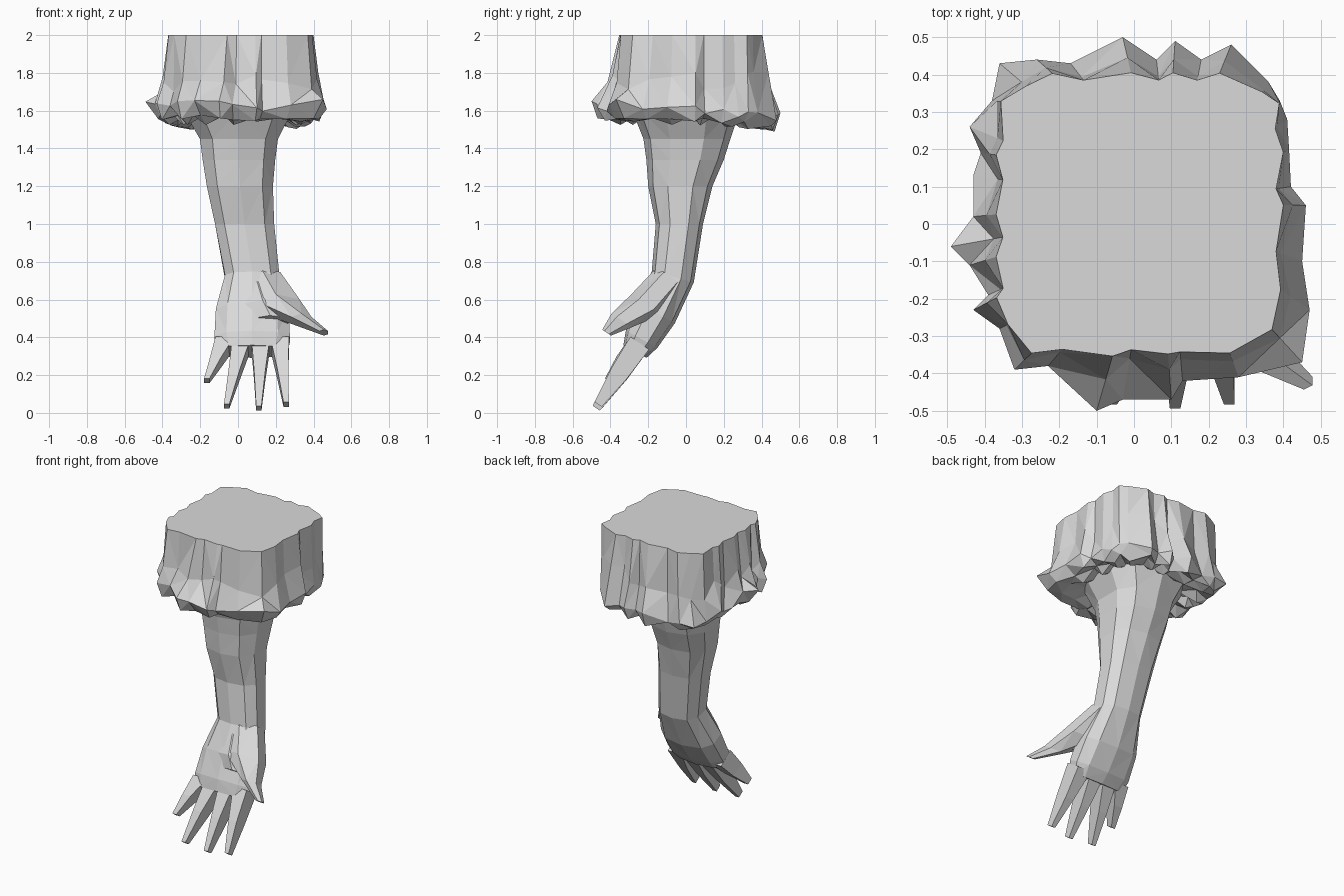
import bpy, bmesh, math, random
from mathutils import Vector

random.seed(4)
if "Cube" in bpy.data.objects:
    bpy.data.objects.remove(bpy.data.objects["Cube"], do_unlink=True)

grey = bpy.data.materials.new("plain grey")
grey.use_nodes = True
GREY = (0.7, 0.7, 0.7, 1)
grey.diffuse_color = GREY
grey.node_tree.nodes["Principled BSDF"].inputs["Base Color"].default_value = GREY


def loft(name, rings):
    """Skin a list of equal-length point rings into a closed flat-shaded mesh."""
    bm = bmesh.new()
    loops = [[bm.verts.new(p) for p in ring] for ring in rings]
    for a, b in zip(loops, loops[1:]):
        for i in range(len(a)):
            j = (i + 1) % len(a)
            bm.faces.new((a[i], a[j], b[j], b[i]))
    bm.faces.new(loops[0])
    bm.faces.new(loops[-1])
    bmesh.ops.triangulate(bm, faces=[f for f in bm.faces if len(f.verts) == 4])
    bmesh.ops.recalc_face_normals(bm, faces=bm.faces)
    mesh = bpy.data.meshes.new(name)
    bm.to_mesh(mesh)
    bm.free()
    mesh.materials.append(grey)
    obj = bpy.data.objects.new(name, mesh)
    bpy.context.collection.objects.link(obj)


def section(x, y, z, rx, ry, tilt, sides, square=0.8):
    """Rounded-square cross-section, its depth axis tipped down at the back."""
    ring = []
    for i in range(sides):
        a = math.tau * (i + 0.5) / sides
        c, s = (math.copysign(abs(v) ** square, v) for v in (math.cos(a), math.sin(a)))
        ring.append(Vector((x + rx * c, y + ry * s * math.cos(tilt), z - ry * s * math.sin(tilt))))
    return ring


# Torn sleeve: jagged hem outline seen from above, anticlockwise from back left
hem = [(-.36, .43), (-.38, .33), (-.44, .26), (-.41, .19), (-.43, .13), (-.43, .02),
       (-.49, -.06), (-.44, -.11), (-.39, -.19), (-.43, -.23), (-.36, -.28), (-.32, -.39),
       (-.23, -.38), (-.1, -.5), (-.03, -.47), (.1, -.47), (.13, -.42), (.28, -.41),
       (.45, -.37), (.47, -.23), (.45, -.1), (.46, .05), (.42, .1), (.415, .2),
       (.41, .28), (.39, .33), (.36, .38), (.26, .48), (.18, .44), (.11, .49),
       (.06, .44), (-.03, .5), (-.17, .43), (-.26, .44)]


def top_point(x, y):
    """Project a hem point onto the rounded-square top outline."""
    k = (abs(x / .375) ** 7 + abs((y - .02) / .37) ** 7) ** (-1 / 7)
    return Vector((x * k + .015, (y - .02) * k + .025, 2))


rings = [[] for _ in range(6)]
for i, (x, y) in enumerate(hem):
    # The front right panel is smooth; everything else is deeply pleated
    smooth = x > 0 and y < -.2
    pleat = (0.008 if smooth else 0.025) * (1 if i % 2 else -1)
    top = top_point(x, y)
    top.xy *= 1 + pleat
    # The hem hangs lower at the back than at the front
    drop = 0.07 * max(0, y)
    edge = Vector((x, y, 1.625 - drop * 2 + random.uniform(-.03, .035)))
    mid = top.lerp(edge, 0.3 + pleat * 5)
    mid.z = 1.75 + random.uniform(-.06, .06)
    tuck = 0.9 + pleat * 1.5
    under = Vector((x * tuck, y * tuck, 1.565 - drop * 1.6 + random.uniform(-.02, .015)))
    fold = Vector((x * .74, y * .74, 1.55 - drop * .5 + pleat))
    inner = Vector((x * .5, y * .5, 1.585))
    for ring, p in zip(rings, (top, mid, edge, under, fold, inner)):
        ring.append(p)
loft("sleeve", rings)

# Forearm, wrist and palm: centre, half widths and tilt of each section
arm = [(0, 0, 1.6, .3, .285, 0), (.005, .005, 1.45, .215, .23, 0),
       (.005, -.005, 1.34, .2, .205, 0), (.01, -.03, 1.2, .182, .17, 0),
       (.035, -.035, 1.0, .163, .125, 0), (.075, -.07, .72, .15, .115, .25),
       (.075, -.16, .53, .2, .115, .5), (.075, -.235, .39, .208, .095, .5),
       (.075, -.27, .325, .19, .07, .5)]
loft("forearm_and_palm", [section(*s, sides=10) for s in arm])


def digit(name, path, sides=4):
    """Tapering finger through (x, y, z, half width, half depth)."""
    loft(name, [section(*p, .6, sides=sides, square=1) for p in path])


# Four fingers: base x, tip x, tip height, tip depth
fingers = {"little_finger": (-.07, -.165, .17, -.41), "ring_finger": (.02, -.06, .035, -.465),
           "middle_finger": (.12, .11, .025, -.475), "index_finger": (.22, .255, .045, -.465)}
for name, (bx, tx, tz, ty) in fingers.items():
    base, tip = Vector((bx, -.245, .37)), Vector((tx, ty, tz))
    knuckle = base.lerp(tip, .5)
    digit(name, [(*base, .07, .085), (*knuckle, .042, .07), (*tip, .02, .032)])

# Thumb with its broad web, and the pad that overhangs the palm
digit("thumb", [(.12, -.08, .72, .12, .09), (.2, -.21, .575, .145, .095),
                (.335, -.34, .49, .062, .065), (.455, -.42, .425, .026, .028)], 6)
digit("thumb_pad", [(.09, -.1, .68, .14, .09), (.13, -.215, .55, .14, .085),
                    (.17, -.26, .485, .11, .055)], 6)
